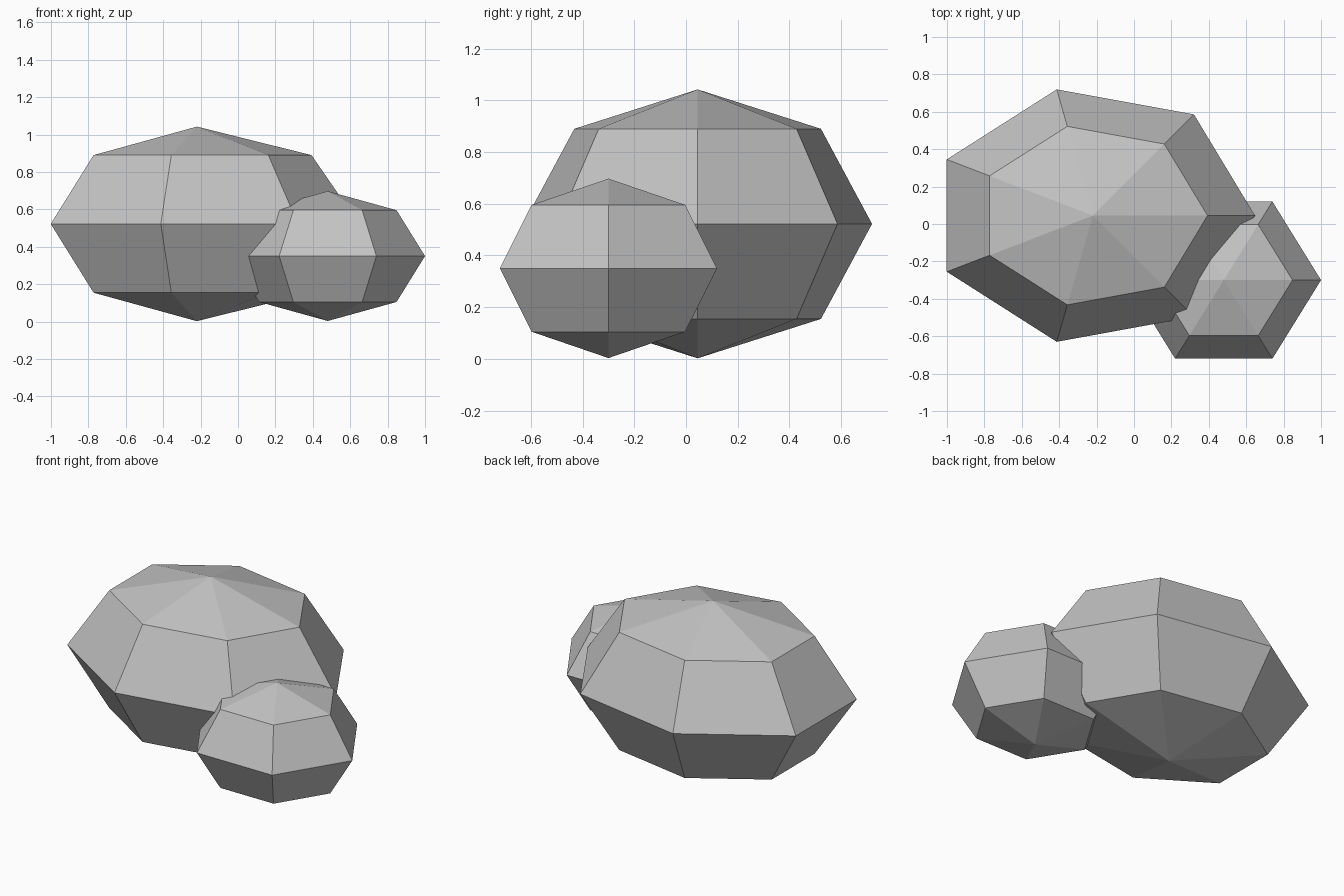
import bpy
from math import radians
from mathutils import Matrix

# Remove the default cube
cube = bpy.data.objects.get("Cube")
if cube:
    bpy.data.objects.remove(cube, do_unlink=True)

# Stone material
stone = bpy.data.materials.new("stone_grey")
stone.use_nodes = True
colour = (0.55, 0.55, 0.55, 1)
stone.diffuse_color = colour
bsdf = next(n for n in stone.node_tree.nodes if n.type == 'BSDF_PRINCIPLED')
bsdf.inputs["Base Color"].default_value = colour
bsdf.inputs["Roughness"].default_value = 0.9


def boulder(name, sides, centre, radii):
    """Low-poly, flat-shaded squashed sphere with a corner pointing along +x."""
    bpy.ops.mesh.primitive_uv_sphere_add(
        segments=sides, ring_count=4, radius=1, location=centre)
    rock = bpy.context.object
    rock.name = name
    turn = Matrix.Rotation(radians(-90), 4, 'Z')
    rock.data.transform(Matrix.Diagonal((*radii, 1)) @ turn)
    bpy.ops.object.shade_flat()
    rock.data.materials.append(stone)
    return rock


# Large rock with a smaller one nestled against its front left
boulder("large_rock", 7, (-0.22, 0.045, 0.522), (0.867, 0.692, 0.52))
boulder("small_rock", 6, (0.48, -0.30, 0.35), (0.52, 0.485, 0.347))
